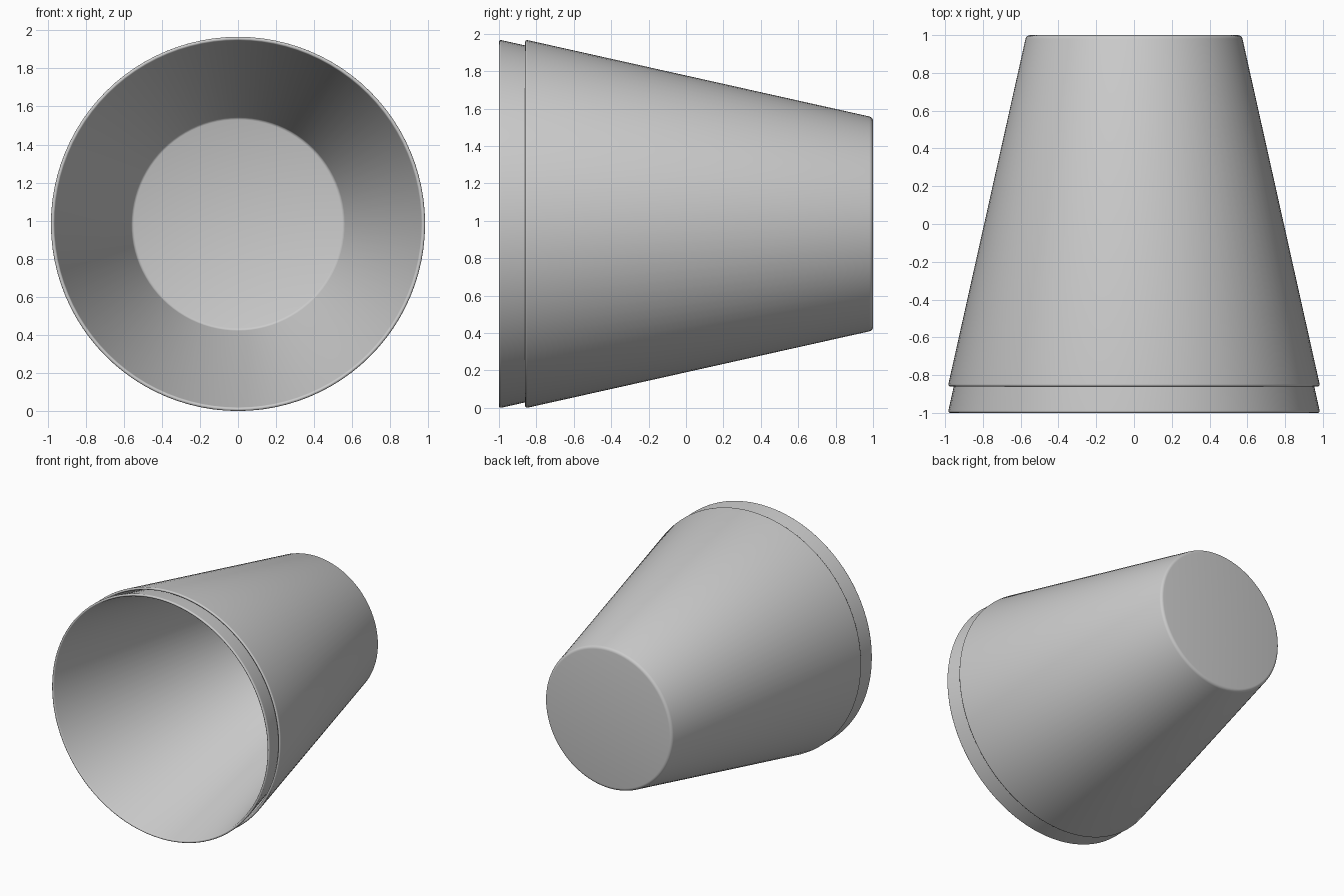
import bpy, bmesh, math

if "Cube" in bpy.data.objects:
    bpy.data.objects.remove(bpy.data.objects["Cube"])

R_RIM, R_BASE, LENGTH, WALL = 0.983, 0.575, 1.86, 0.02
SEGMENTS = 96
SLOPE = (R_BASE - R_RIM) / LENGTH


def arc(cy, cr, rad, a0, a1, n=4):
    """Points (radius, depth) of a small rounded corner."""
    return [(cr + rad * math.cos(math.radians(a0 + (a1 - a0) * i / n)),
             cy + rad * math.sin(math.radians(a0 + (a1 - a0) * i / n)))
            for i in range(n + 1)]


def make_cup(name, rim_y):
    # Closed wall profile, from inner floor out over the rim to the outer base
    t = math.atan(-SLOPE)
    deg = math.degrees(t)
    half = WALL / 2
    f = 0.025
    inner_end = LENGTH - WALL
    r_in = R_BASE - WALL - SLOPE * WALL
    profile = [(r_in - 0.012, inner_end), (r_in - 0.003, inner_end - 0.004),
               (r_in + 0.002, inner_end - 0.012)]
    profile += arc(half, R_RIM - half, half, -180 + deg, -360 + deg + 360, 6)
    profile += arc(LENGTH - f, R_BASE - f, f, deg, 90)

    bm = bmesh.new()
    rings = []
    for r, y in profile:
        rings.append([bm.verts.new((r * math.cos(2 * math.pi * i / SEGMENTS), y,
                                    r * math.sin(2 * math.pi * i / SEGMENTS)))
                      for i in range(SEGMENTS)])
    for a, b in zip(rings, rings[1:]):
        for i in range(SEGMENTS):
            j = (i + 1) % SEGMENTS
            bm.faces.new((a[i], a[j], b[j], b[i]))
    # Inner floor and outer base discs
    bm.faces.new(rings[0])
    bm.faces.new(rings[-1])
    bmesh.ops.recalc_face_normals(bm, faces=bm.faces)
    mesh = bpy.data.meshes.new(name)
    bm.to_mesh(mesh)
    bm.free()

    cup = bpy.data.objects.new(name, mesh)
    bpy.context.collection.objects.link(cup)
    cup.location = (0, rim_y, R_RIM)
    bpy.ops.object.select_all(action='DESELECT')
    cup.select_set(True)
    bpy.context.view_layer.objects.active = cup
    bpy.ops.object.shade_smooth_by_angle(angle=math.radians(35))
    return cup


# Two identical cups lying on their side, one nested in the other
make_cup("outer_cup", 1 - LENGTH)
make_cup("inner_cup", -1.0)
